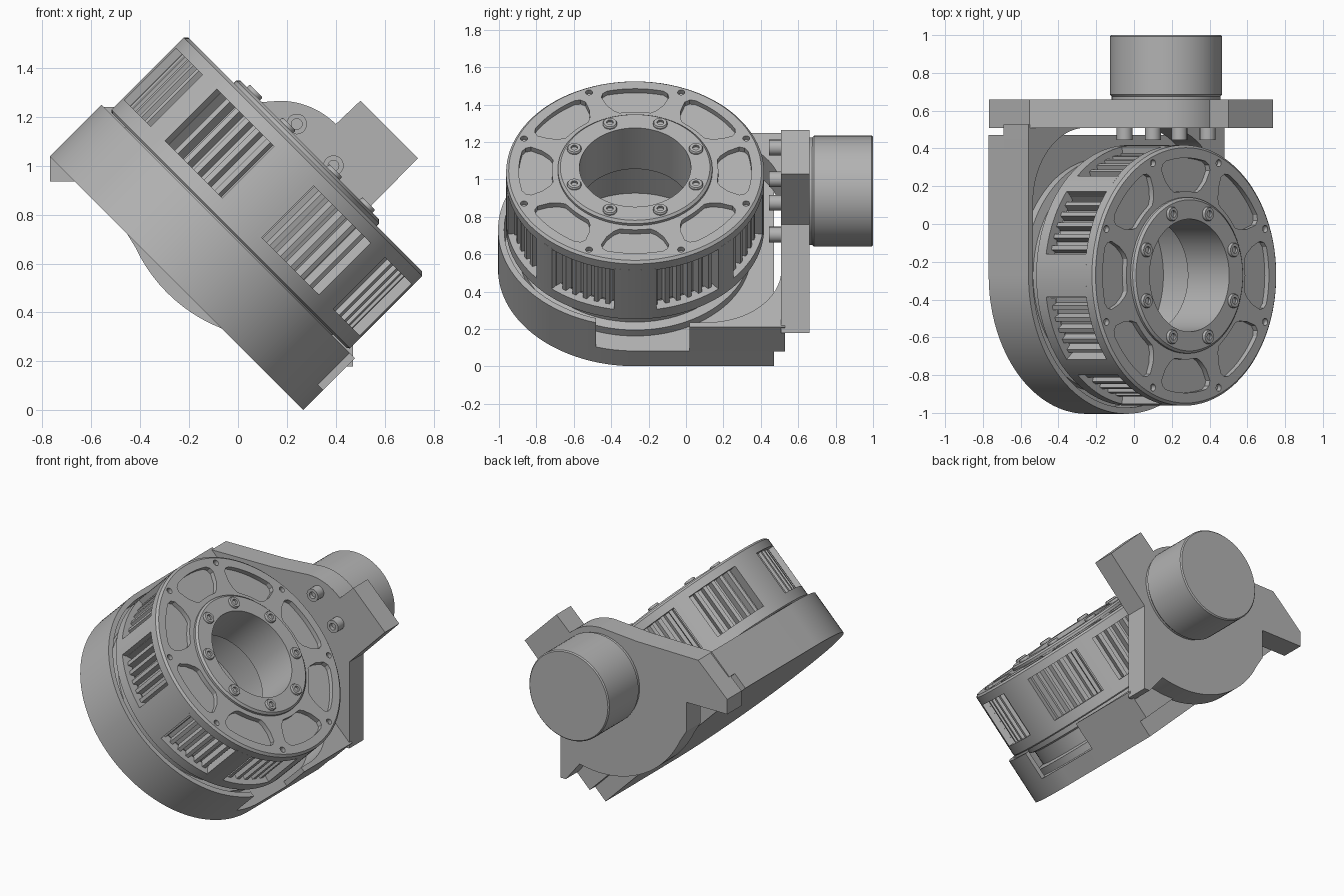
import bpy, bmesh, math
from math import sin, cos, radians, pi
from mathutils import Matrix, Vector

cube = bpy.data.objects.get("Cube")
if cube:
    bpy.data.objects.remove(cube, do_unlink=True)

grey = bpy.data.materials.new("machined_grey")
grey.use_nodes = True
grey.diffuse_color = (0.45, 0.45, 0.45, 1)
grey.node_tree.nodes["Principled BSDF"].inputs["Base Color"].default_value = (0.45, 0.45, 0.45, 1)

# Tilted frame of the drum (z along its axis) and upright frame of the back wall
TILT = Matrix.Rotation(radians(45), 4, 'Y') @ Matrix.Translation((-0.545, -0.272, 0))
WALL = Matrix.Rotation(radians(90), 4, 'X')


def finish(bm, name, frame):
    bmesh.ops.recalc_face_normals(bm, faces=bm.faces)
    me = bpy.data.meshes.new(name)
    bm.to_mesh(me)
    bm.free()
    me.materials.append(grey)
    ob = bpy.data.objects.new(name, me)
    bpy.context.collection.objects.link(ob)
    ob.matrix_world = frame
    return ob


def add_prism(bm, pts, low, high):
    bottom = bm.faces.new([bm.verts.new((x, y, low)) for x, y in pts])
    top = bmesh.ops.extrude_face_region(bm, geom=[bottom])["geom"]
    verts = [v for v in top if isinstance(v, bmesh.types.BMVert)]
    bmesh.ops.translate(bm, verts=verts, vec=(0, 0, high - low))


def prisms(name, outlines, low, high, frame=TILT):
    bm = bmesh.new()
    for pts in outlines:
        add_prism(bm, pts, low, high)
    return finish(bm, name, frame)


def add_lathe(bm, profile, steps, centre=(0, 0)):
    """Revolve a closed (radius, height) loop about a local z axis."""
    rings = []
    for i in range(steps):
        a = 2 * pi * i / steps
        rings.append([bm.verts.new((centre[0] + r * cos(a), centre[1] + r * sin(a), z))
                      for r, z in profile])
    for i in range(steps):
        a, b = rings[i], rings[(i + 1) % steps]
        for j in range(len(profile)):
            k = (j + 1) % len(profile)
            bm.faces.new((a[j], b[j], b[k], a[k]))
    bmesh.ops.remove_doubles(bm, verts=bm.verts, dist=1e-5)


def lathe(name, profile, steps=96, centres=((0, 0),), frame=TILT):
    bm = bmesh.new()
    for c in centres:
        add_lathe(bm, profile, steps, c)
    return finish(bm, name, frame)


def arc(radius, start, end, steps, cx=0, cy=0):
    return [(cx + radius * cos(radians(start + (end - start) * i / steps)),
             cy + radius * sin(radians(start + (end - start) * i / steps)))
            for i in range(steps + 1)]


def sector(inner, outer, mid, half, steps=8):
    return arc(outer, mid - half, mid + half, steps) + arc(inner, mid + half, mid - half, steps)


def pocket(mid):
    """Annular sector with rounded corners."""
    pts = arc(0.622, mid - 14, mid + 14, 8)
    pts += [(r * cos(radians(mid + t)), r * sin(radians(mid + t)))
            for r, t in ((0.61, 16.5), (0.585, 18), (0.52, 17), (0.47, 14), (0.448, 11))]
    pts += arc(0.445, mid + 8, mid - 8, 4)
    pts += [(r * cos(radians(mid - t)), r * sin(radians(mid - t)))
            for r, t in ((0.448, 11), (0.47, 14), (0.52, 17), (0.585, 18), (0.61, 16.5))]
    return pts


def polar(radius, angles):
    return [(radius * cos(radians(a)), radius * sin(radians(a))) for a in angles]


def cut(target, cutter):
    mod = target.modifiers.new("cut", 'BOOLEAN')
    mod.operation = 'DIFFERENCE'
    mod.solver = 'EXACT'
    mod.object = cutter
    cutter.hide_render = True
    bpy.context.view_layer.update()
    bpy.context.view_layer.objects.active = target
    bpy.ops.object.modifier_apply(modifier=mod.name)
    bpy.data.objects.remove(cutter, do_unlink=True)


EIGHTHS = [45 * i for i in range(8)]
BOLT_ANGLES = [a + 22.5 for a in EIGHTHS]

# Base: closed floor with a round front
floor_outline = arc(0.733, 180, 360, 64) + [(0.733, 0.742), (-0.733, 0.742)]
prisms("base_floor", [floor_outline], 0.19, 0.305)

# Base rim: hollowed for the drum, with rounded back corners and an open side
rim_outline = arc(0.733, 180, 360, 64) + [(0.733, 0.80), (-0.733, 0.80)]
rim = prisms("base_rim", [rim_outline], 0.30, 0.488)
cavity = arc(0.70, 180, 360, 64) + arc(0.4, 0, 90, 16, 0.30, 0.382) + arc(0.4, 90, 180, 16, -0.30, 0.382)
cut(rim, prisms("rim_cutter", [cavity], 0.25, 0.6))
opening = [(0.45, -0.21), (0.9, -0.21), (0.9, 0.292), (0.45, 0.292)]
cut(rim, prisms("opening_cutter", [opening], 0.25, 0.6))

# Fixed bearing housing inside the base
lathe("bearing_housing", [(0.46, 0.30), (0.46, 0.56), (0.60, 0.56), (0.60, 0.46),
                          (0.57, 0.45), (0.57, 0.36), (0.62, 0.35), (0.62, 0.30)])

# Toothed ring seen through the cage windows
teeth = 64
tooth_outline = []
for i in range(teeth):
    for r, t in ((0.612, 0.0), (0.612, 0.4), (0.655, 0.52), (0.655, 0.88)):
        a = 2 * pi * (i + t) / teeth
        tooth_outline.append((r * cos(a), r * sin(a)))
prisms("toothed_ring", [tooth_outline], 0.56, 0.87)
bpy.data.objects["toothed_ring"].name = "toothed_ring"
cut(bpy.data.objects["toothed_ring"], prisms("bore_cutter", [arc(0.5, 0, 355, 71)], 0.5, 1.0))

# Cage: lower band and pillars, alternately wide and narrow
lathe("cage_lower_band", [(0.625, 0.495), (0.68, 0.495), (0.69, 0.503), (0.69, 0.568), (0.625, 0.568)])
prisms("cage_pillars", [sector(0.625, 0.69, a, 9.5 if a % 90 == 0 else 4.8) for a in EIGHTHS],
       0.56, 0.875)

# Drum cover with raised hub, bore, pockets and rim holes
cover = lathe("drum_cover", [(0.298, 0.65), (0.298, 0.96), (0.40, 0.96), (0.413, 0.948),
                             (0.413, 0.933), (0.676, 0.933), (0.69, 0.92), (0.69, 0.867),
                             (0.52, 0.867), (0.52, 0.65)])
cut(cover, prisms("pocket_cutter", [pocket(a) for a in EIGHTHS], 0.902, 1.1))
holes = [arc(0.019, 0, 337.5, 15, x, y) for x, y in polar(0.643, BOLT_ANGLES)]
cut(cover, prisms("hole_cutter", holes, 0.905, 1.1))

# Hub bolts with hollow sockets
lathe("hub_bolts", [(0, 0.95), (0, 0.962), (0.018, 0.962), (0.018, 0.976),
                    (0.034, 0.976), (0.038, 0.97), (0.038, 0.95)],
      16, polar(0.352, BOLT_ANGLES))

# Back wall: domed motor mount with a slanted lug, two feet and an arched underside
wall_outline = [(-0.768, 1.035), (-0.768, 0.935), (-0.465, 0.935), (-0.465, 0.74)]
wall_outline += arc(0.65, 205, 284, 20, 0.17, 0.94)
wall_outline += [(0.43, 0.18), (0.47, 0.18), (0.47, 0.76), (0.735, 1.03), (0.5, 1.265)]
wall_outline += arc(0.325, 45, 90, 12, 0.17, 0.94)
wall_outline += [(-0.1, 1.245), (-0.552, 1.24)]
prisms("back_wall", [wall_outline], -0.66, -0.508, WALL)

# Motor and its mounting screws
lathe("motor", [(0, -0.64), (0, -1.0), (0.29, -1.0), (0.297, -0.993), (0.297, -0.685),
                (0.288, -0.675), (0.288, -0.64)], 64, [(0.17, 0.937)], WALL)
lathe("motor_screws", [(0, -0.53), (0, -0.47), (0.022, -0.47), (0.022, -0.445),
                       (0.042, -0.445), (0.042, -0.53)],
      20, [(0.24, 1.17), (0.39, 1.0), (0.10, 0.705), (-0.05, 0.875)], WALL)

# Smooth curved surfaces, keep machined edges crisp
bpy.ops.object.select_all(action='DESELECT')
for ob in bpy.context.collection.objects:
    if ob.type == 'MESH' and ob.data.materials and ob.data.materials[0] == grey:
        ob.select_set(True)
        bpy.context.view_layer.objects.active = ob
bpy.ops.object.shade_smooth_by_angle(angle=radians(25))
